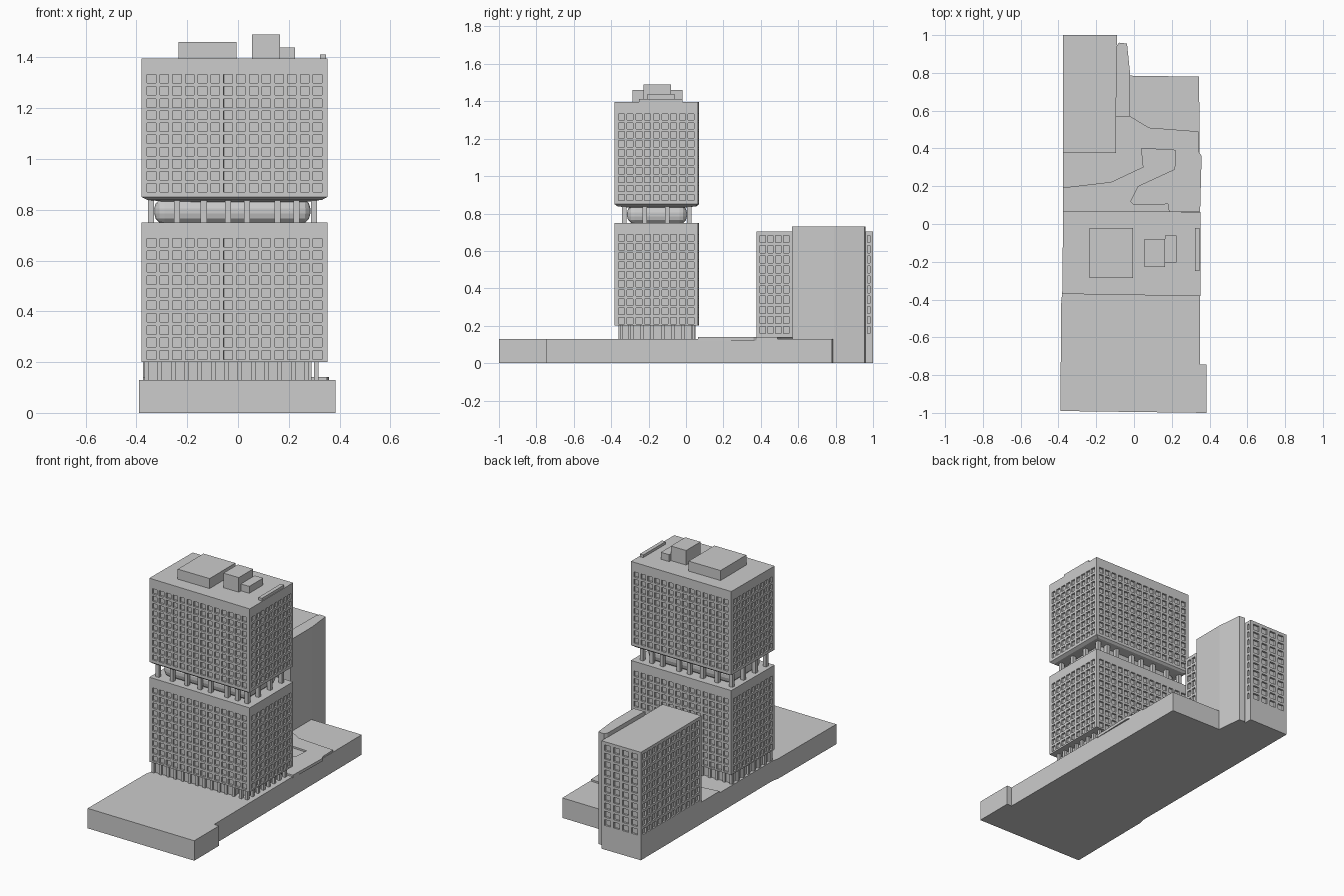
import bpy, bmesh
from mathutils import Vector

if "Cube" in bpy.data.objects:
    bpy.data.objects.remove(bpy.data.objects["Cube"])


def finish(name, bm):
    bmesh.ops.remove_doubles(bm, verts=bm.verts, dist=1e-5)
    bmesh.ops.recalc_face_normals(bm, faces=bm.faces)
    me = bpy.data.meshes.new(name)
    bm.to_mesh(me)
    bm.free()
    ob = bpy.data.objects.new(name, me)
    bpy.context.collection.objects.link(ob)
    return ob


def prism(name, pts, z0, z1):
    """Extrude a plan outline from z0 to z1."""
    bm = bmesh.new()
    f = bm.faces.new([bm.verts.new((x, y, z0)) for x, y in pts])
    r = bmesh.ops.extrude_face_region(bm, geom=[f], use_keep_orig=True)
    for v in r["geom"]:
        if isinstance(v, bmesh.types.BMVert):
            v.co.z = z1
    return finish(name, bm)


def box(name, x0, x1, y0, y1, z0, z1):
    return prism(name, [(x0, y0), (x1, y0), (x1, y1), (x0, y1)], z0, z1)


def stops(a, b, n, lo, hi, fill):
    """Edges of n openings spread between lo and hi, plus both wall ends."""
    p = (hi - lo) / max(n, 1)
    s = [a]
    for i in range(n):
        c = lo + p * (i + 0.5)
        s += [c - p * fill / 2, c + p * fill / 2]
    return s + [b]


def wall(bm, p, q, z0, z1, cols, rows, zlo, zhi, depth):
    """One wall with a grid of recessed windows."""
    p, q = Vector((*p, 0)), Vector((*q, 0))
    d = (q - p)
    length = d.length
    d.normalize()
    inward = Vector((-d.y, d.x, 0)) * depth
    us = stops(0, length, cols, 0.014, length - 0.014, 0.68)
    zs = stops(z0, z1, rows, zlo, zhi, 0.70)

    def quad(pts):
        bm.faces.new([bm.verts.new(v) for v in pts])
    for i in range(len(us) - 1):
        for j in range(len(zs) - 1):
            o = [p + d * us[a] + Vector((0, 0, zs[b]))
                 for a, b in ((i, j), (i + 1, j), (i + 1, j + 1), (i, j + 1))]
            if i % 2 and j % 2:
                n = [v + inward for v in o]
                quad(n)
                for k in range(4):
                    m = (k + 1) % 4
                    quad([o[k], o[m], n[m], n[k]])
            else:
                quad(o)


def windowed_block(name, pts, cols, z0, z1, rows, zlo, zhi, depth=0.012):
    bm = bmesh.new()
    for k, c in enumerate(cols):
        wall(bm, pts[k], pts[(k + 1) % len(pts)], z0, z1, c, rows, zlo, zhi, depth)
    bmesh.ops.remove_doubles(bm, verts=bm.verts, dist=1e-5)
    bmesh.ops.holes_fill(bm, edges=[e for e in bm.edges if e.is_boundary], sides=0)
    return finish(name, bm)


# Podium
prism("podium", [(-0.39, -0.99), (0.385, -1.0), (0.385, -0.745), (0.35, -0.745),
                 (0.345, 0.78), (-0.02, 0.785), (-0.02, 0.60), (-0.375, 0.60),
                 (-0.375, -0.35), (-0.385, -0.40)], 0, 0.13)

# Raised terrace with its winding edge and notch
prism("terrace", [(-0.375, 0.19), (-0.12, 0.22), (0.05, 0.30), (0.04, 0.40),
                  (0.22, 0.39), (0.215, 0.29), (0.02, 0.20), (-0.02, 0.12),
                  (0.0, 0.10), (0.18, 0.105), (0.185, 0.065), (0.35, 0.065),
                  (0.358, 0.36), (0.345, 0.38), (0.342, 0.49), (0.08, 0.51),
                  (-0.02, 0.57), (-0.095, 0.57), (-0.095, 0.376), (-0.375, 0.376)],
      0.122, 0.141)

# Main tower: two windowed blocks
plan = [(-0.38, -0.37), (0.352, -0.382), (0.352, 0.064), (-0.375, 0.07)]
windowed_block("lower_block", plan, (14, 9, 14, 9), 0.20, 0.75, 10, 0.203, 0.695)
windowed_block("upper_block", plan, (14, 9, 14, 9), 0.85, 1.395, 10, 0.862, 1.34)

# Sloped soffit hanging below the upper block
bm = bmesh.new()
rim = [bm.verts.new((x, y, 0.85)) for x, y in plan]
low = [bm.verts.new((x * 0.94, y * 0.94 - 0.009, 0.839)) for x, y in plan]
r0, r1 = bm.verts.new((-0.10, -0.157, 0.812)), bm.verts.new((0.12, -0.157, 0.812))
for k in range(4):
    m = (k + 1) % 4
    bm.faces.new((rim[k], rim[m], low[m], low[k]))
for f in ((low[0], low[1], r1, r0), (low[1], low[2], r1),
          (low[2], low[3], r0, r1), (low[3], low[0], r0), rim[::-1]):
    bm.faces.new(f)
finish("soffit", bm)

# Recessed neck between the blocks, with rounded corners
neck = box("neck_core", -0.33, 0.285, -0.315, 0.005, 0.745, 0.845)
bev = neck.modifiers.new("corners", "BEVEL")
bev.width = 0.04
bev.segments = 3


def columns(name, spots, half, z0, z1):
    for i, (x, y) in enumerate(spots):
        box(f"{name}_{i}", x - half, x + half, y - half, y + half, z0, z1)


xs = (-0.343, -0.24, -0.135, -0.04, 0.035, 0.155, 0.23, 0.30)
columns("neck_column", [(x, y) for x in xs for y in (-0.33, 0.018)]
        + [(x, y) for x in (-0.343, 0.30) for y in (-0.22, -0.10)], 0.012, 0.745, 0.845)

# Recessed ground floor with piers
box("lobby_core", -0.355, 0.22, -0.35, 0.04, 0.125, 0.205)
box("lobby_side", 0.215, 0.29, -0.31, 0.03, 0.125, 0.205)
columns("lobby_pier", [(-0.36 + i * 0.0525, y) for i in range(12) for y in (-0.352, 0.043)]
        + [(x, -0.345 + i * 0.055) for x in (-0.36, 0.308) for i in range(8)]
        + [(0.27, -0.352), (0.27, 0.043)], 0.009, 0.125, 0.205)

# Roof plant
box("plant_room", -0.235, -0.005, -0.285, -0.02, 1.39, 1.46)
box("lift_room", 0.055, 0.165, -0.228, -0.08, 1.39, 1.49)
box("lift_annex", 0.165, 0.225, -0.205, -0.062, 1.39, 1.44)
box("roof_rail", 0.322, 0.347, -0.25, -0.02, 1.39, 1.412)

# Rear tower and its blank stair slab
windowed_block("rear_tower", [(-0.375, 0.376), (-0.095, 0.376), (-0.095, 0.57),
                              (-0.09, 0.955), (-0.09, 1.0), (-0.375, 1.0)],
               (5, 4, 0, 1, 4, 12), 0, 0.703, 10, 0.15, 0.69)
prism("stair_slab", [(-0.098, 0.568), (-0.02, 0.568), (-0.02, 0.79),
                     (-0.037, 0.955), (-0.08, 0.96), (-0.093, 0.94)], 0, 0.73)
